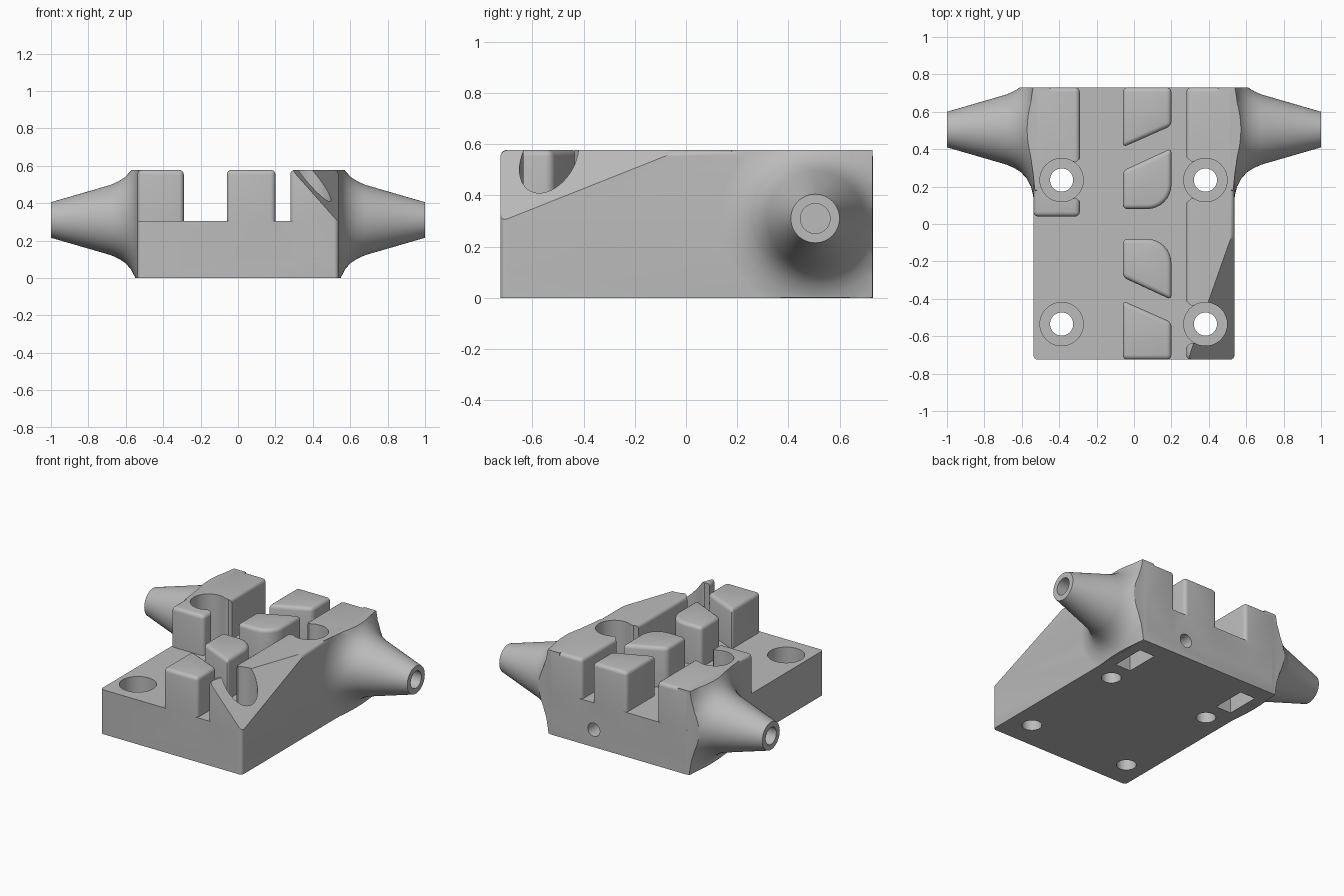
import bpy, bmesh, math
from mathutils import Matrix, Vector

if "Cube" in bpy.data.objects:
    bpy.data.objects.remove(bpy.data.objects["Cube"], do_unlink=True)

W, BACK, FRONT, FLOOR, TOP = 0.537, 0.73, -0.725, 0.305, 0.578
NOZZLE_Y, NOZZLE_Z = 0.505, 0.31

grey = bpy.data.materials.new("matte grey")
grey.use_nodes = True
colour = (0.5, 0.5, 0.5, 1)
grey.diffuse_color = colour
grey.node_tree.nodes["Principled BSDF"].inputs["Base Color"].default_value = colour


def make_object(name, bm):
    bmesh.ops.recalc_face_normals(bm, faces=bm.faces)
    mesh = bpy.data.meshes.new(name)
    bm.to_mesh(mesh)
    bm.free()
    mesh.materials.append(grey)
    obj = bpy.data.objects.new(name, mesh)
    bpy.context.collection.objects.link(obj)
    return obj


def prism(name, plan, z0, z1, bevel=0, bevel_top=True, cut=None):
    """Extrude a plan outline, round its sharp edges and optionally slice it."""
    bm = bmesh.new()
    face = bm.faces.new([bm.verts.new((x, y, z0)) for x, y in plan])
    ext = bmesh.ops.extrude_face_region(bm, geom=[face])
    for v in ext["geom"]:
        if isinstance(v, bmesh.types.BMVert):
            v.co.z = z1
    bmesh.ops.recalc_face_normals(bm, faces=bm.faces)
    if bevel:
        edges = [e for e in bm.edges
                 if max(v.co.z for v in e.verts) > z0 + 0.01
                 and e.calc_face_angle(0) > 0.4
                 and (bevel_top or min(v.co.z for v in e.verts) < z1 - 0.01)]
        bmesh.ops.bevel(bm, geom=edges, offset=bevel, segments=4,
                        profile=0.5, affect='EDGES', clamp_overlap=True)
    if cut:
        bmesh.ops.bisect_plane(bm, geom=bm.verts[:] + bm.edges[:] + bm.faces[:],
                               plane_co=cut[0], plane_no=cut[1], clear_outer=True)
        bmesh.ops.holes_fill(bm, edges=[e for e in bm.edges if e.is_boundary])
    return make_object(name, bm)


def rect(x0, x1, y0, y1):
    return [(x0, y0), (x1, y0), (x1, y1), (x0, y1)]


def cylinder(name, centre, radius, depth, axis='Z'):
    bm = bmesh.new()
    turn = {'X': Matrix.Rotation(math.pi / 2, 4, 'Y'),
            'Y': Matrix.Rotation(math.pi / 2, 4, 'X'), 'Z': Matrix()}[axis]
    bmesh.ops.create_cone(bm, cap_ends=True, segments=48, radius1=radius, radius2=radius,
                          depth=depth, matrix=Matrix.Translation(centre) @ turn)
    return make_object(name, bm)


def combine(target, tool, operation):
    mod = target.modifiers.new("combine", 'BOOLEAN')
    mod.operation, mod.solver, mod.object = operation, 'EXACT', tool
    bpy.context.view_layer.objects.active = target
    bpy.ops.object.modifier_apply(modifier=mod.name)
    bpy.data.objects.remove(tool, do_unlink=True)


# Sloping corner plane shared by the base and the long rail
a, b, c = Vector((W, -0.72, 0.30)), Vector((W, -0.02, TOP)), Vector((0.29, -0.72, TOP))
normal = (b - a).cross(c - a)
slope = (a, normal if normal.z > 0 else -normal)

# Base plate
body = prism("clamp_body", rect(-W, W, FRONT, BACK), 0, FLOOR, 0.022, False, slope)

# Raised blocks: outer rail, short side block and the four central posts
rail = prism("rail", rect(0.28, W, FRONT, BACK), 0.1, TOP, 0.025, cut=slope)
side = prism("side_block", rect(-W, -0.29, 0.04, BACK), 0.1, TOP, 0.025)
blocks = [rail, side]
arc = [(0.07 + 0.13 * math.sin(t), 0.21 - 0.13 * math.cos(t))
       for t in [i * math.pi / 16 for i in range(9)]]
inner = [(-0.06, 0.08)] + arc + [(0.20, 0.405), (-0.06, 0.285)]
outer = [(-0.06, 0.41), (0.20, 0.525), (0.20, BACK), (-0.06, BACK)]
for s in (1, -1):
    end = BACK if s > 0 else -FRONT
    for plan in (inner, outer):
        blocks.append(prism("post", [(x, s * min(y, end)) for x, y in plan], 0.1, TOP, 0.025))
for block in blocks:
    combine(body, block, 'UNION')

# Flared side nozzles, trimmed to the height and back of the body
profile = [(0.45, 0), (0.45, 0.42), (0.53, 0.42), (0.54, 0.35), (0.552, 0.303), (0.575, 0.26),
           (0.605, 0.228), (0.64, 0.206), (0.68, 0.188), (1.0, 0.095), (1.0, 0)]
for s in (1, -1):
    bm = bmesh.new()
    verts = [bm.verts.new((s * x, NOZZLE_Y, NOZZLE_Z + r)) for x, r in profile]
    edges = [bm.edges.new(p) for p in zip(verts, verts[1:])]
    bmesh.ops.spin(bm, geom=verts + edges, cent=(0, NOZZLE_Y, NOZZLE_Z), axis=(1, 0, 0),
                   angle=math.tau, steps=64, use_merge=True)
    bmesh.ops.remove_doubles(bm, verts=bm.verts, dist=0.0001)
    nozzle = make_object("nozzle", bm)
    combine(nozzle, prism("trim", rect(-2, 2, -1, BACK - 0.001), 0.001, TOP - 0.001), 'INTERSECT')
    combine(body, nozzle, 'UNION')

# Nozzle bores and the nut pockets opening underneath
for s in (1, -1):
    combine(body, cylinder("bore", (s * 0.73, NOZZLE_Y, NOZZLE_Z), 0.058, 0.7, 'X'), 'DIFFERENCE')
    x0, x1 = sorted((s * 0.35, s * 0.467))
    combine(body, prism("pocket", rect(x0, x1, 0.38, 0.615), -0.1, 0.43), 'DIFFERENCE')

# Screw holes with counterbores and side openings into the channel
for x in (-0.387, 0.382):
    for y in (0.235, -0.535):
        combine(body, cylinder("screw_hole", (x, y, 0.2), 0.062, 1), 'DIFFERENCE')
        combine(body, cylinder("counterbore", (x, y, 0.65), 0.116, 1), 'DIFFERENCE')
        s = 1 if x > 0 else -1
        half = [(x, 0.1), (s * 0.305, 0.1), (s * 0.27, 0.13)]
        plan = [(px, y + d) for px, d in half] + [(px, y - d) for px, d in reversed(half)]
        combine(body, prism("opening", plan, FLOOR, 1), 'DIFFERENCE')

# Hole in the back face
combine(body, cylinder("back_hole", (0.19, BACK, 0.12), 0.046, 0.6, 'Y'), 'DIFFERENCE')

# Smooth shading with sharp corners kept
bpy.ops.object.select_all(action='DESELECT')
body.select_set(True)
bpy.context.view_layer.objects.active = body
bpy.ops.object.shade_smooth_by_angle(angle=math.radians(30))
